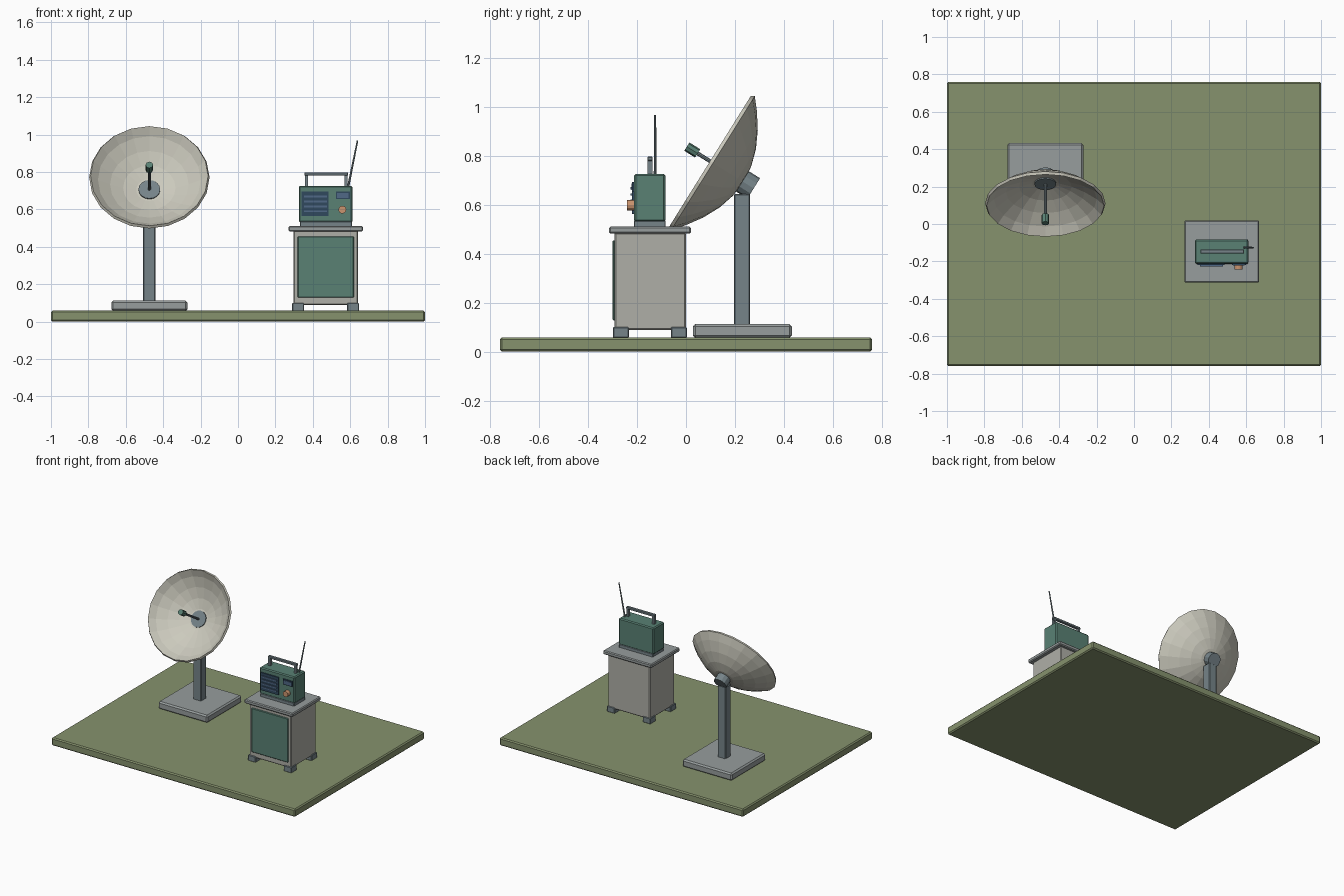
import bpy, bmesh
from math import radians, pi
from mathutils import Matrix, Vector

if "Cube" in bpy.data.objects:
    bpy.data.objects.remove(bpy.data.objects["Cube"])


def material(name, rgb):
    m = bpy.data.materials.new(name)
    m.diffuse_color = (*rgb, 1)
    m.use_nodes = True
    m.node_tree.nodes["Principled BSDF"].inputs["Base Color"].default_value = m.diffuse_color
    return m


OLIVE = material("olive", (0.24, 0.29, 0.155))
STEEL = material("steel", (0.18, 0.23, 0.25))
STONE = material("stone", (0.31, 0.34, 0.34))
SHELL = material("shell", (0.43, 0.43, 0.39))
GREEN = material("green", (0.10, 0.22, 0.175))
CREAM = material("cream", (0.60, 0.59, 0.51))
NAVY = material("navy", (0.03, 0.065, 0.11))
BLUE = material("blue", (0.08, 0.14, 0.24))
COPPER = material("copper", (0.60, 0.30, 0.16))


def finish(name, bm, mat, bevel=0):
    bmesh.ops.recalc_face_normals(bm, faces=bm.faces)
    me = bpy.data.meshes.new(name)
    bm.to_mesh(me)
    bm.free()
    me.materials.append(mat)
    ob = bpy.data.objects.new(name, me)
    bpy.context.collection.objects.link(ob)
    if bevel:
        mod = ob.modifiers.new("edge", 'BEVEL')
        mod.width = bevel
        mod.segments = 1
    return ob


def box(name, x, y, z, mat, bevel=0):
    """Box from (min, max) pairs."""
    bm = bmesh.new()
    size = [b - a for a, b in (x, y, z)]
    mid = [(a + b) / 2 for a, b in (x, y, z)]
    bmesh.ops.create_cube(bm, size=1, matrix=Matrix.Translation(mid) @ Matrix.Diagonal((*size, 1)))
    return finish(name, bm, mat, bevel)


def rod(name, a, b, r, mat, sides=12, r2=None, bevel=0):
    """Cylinder or cone between two points."""
    a, b = Vector(a), Vector(b)
    d = b - a
    rot = d.to_track_quat('Z', 'Y').to_matrix().to_4x4()
    bm = bmesh.new()
    bmesh.ops.create_cone(bm, cap_ends=True, segments=sides, radius1=r, radius2=r if r2 is None else r2,
                          depth=d.length, matrix=Matrix.Translation((a + b) / 2) @ rot)
    return finish(name, bm, mat, bevel)


# ground slab
box("ground_slab", (-1, 1), (-.76, .76), (0, .058), OLIVE, .008)

# dish stand
DX = -.474
box("dish_foot_plate", (DX - .203, DX + .203), (.028, .433), (.056, .112), STONE, .01)
box("dish_post", (DX - .033, DX + .033), (.196, .262), (.105, .645), STEEL, .005)

# dish bowl: parabolic double-walled profile spun round its tilted axis
TILT = Matrix.Translation((DX, .107, .773)) @ Matrix.Rotation(radians(58), 4, 'X')
R, DEPTH, WALL = .322, .147, .014
radii = [0, .07, .14, .21, .275, R]
outer = [(r, -DEPTH * (1 - (r / R) ** 2) - .004) for r in radii]
inner = [(r - (.008 if r == R else 0), z + WALL) for r, z in reversed(outer)]
bm = bmesh.new()
vs = [bm.verts.new((r, 0, z)) for r, z in outer + inner]
es = [bm.edges.new(p) for p in zip(vs, vs[1:])]
bmesh.ops.spin(bm, geom=vs + es, cent=(0, 0, 0), axis=(0, 0, 1), angle=2 * pi, steps=20)
bmesh.ops.remove_doubles(bm, verts=bm.verts, dist=1e-4)
bm.transform(TILT)
finish("dish_bowl", bm, CREAM)


def on_axis(t):
    return TILT @ Vector((0, 0, t))


# dish hub and feed
rod("dish_back_hub", on_axis(-.2), on_axis(-.14), .049, STEEL)
rod("dish_front_hub", on_axis(-.142), on_axis(-.124), .058, STEEL, 16)
rod("feed_arm", on_axis(-.13), on_axis(.08), .008, STEEL, 8)
rod("feed_horn", on_axis(.07), on_axis(.122), .02, GREEN, 8)

# cabinet
box("cabinet_body", (.297, .641), (-.292, -.001), (.088, .487), SHELL, .006)
box("cabinet_top", (.27, .668), (-.314, .02), (.482, .511), STONE, .006)
box("cabinet_door", (.319, .62), (-.3, -.285), (.128, .455), GREEN, .004)
for side, x in (("left", .29), ("right", .584)):
    for end, y in (("front", -.299), ("back", -.062)):
        box(f"cabinet_foot_{end}_{side}", (x, x + .063), (y, y + .066), (.056, .1), STEEL, .004)

# radio body
box("radio_base", (.332, .609), (-.213, -.083), (.508, .535), STEEL, .003)
box("radio_body", (.325, .612), (-.212, -.084), (.53, .726), GREEN, .007)

# speaker grille
box("speaker_panel", (.34, .485), (-.22, -.205), (.563, .694), NAVY)
for i in range(4):
    z = .59 + i * .026
    box(f"speaker_bar_{i + 1}", (.352, .475), (-.227, -.215), (z - .005, z + .005), BLUE)

# display and tuning knob
box("display", (.523, .598), (-.22, -.205), (.654, .694), NAVY)
box("display_strip", (.53, .591), (-.223, -.215), (.661, .687), BLUE)
rod("tuning_knob", (.558, -.205, .598), (.558, -.242, .598), .021, COPPER, 12)

# carry handle
for side, x in (("left", .358), ("right", .57)):
    box(f"handle_post_{side}", (x, x + .016), (-.157, -.137), (.72, .79), STEEL)
box("handle_grip", (.355, .589), (-.158, -.136), (.78, .797), STEEL, .003)

# antenna
rod("antenna", (.588, -.126, .715), (.639, -.126, .967), .006, STEEL, 8, .004)
